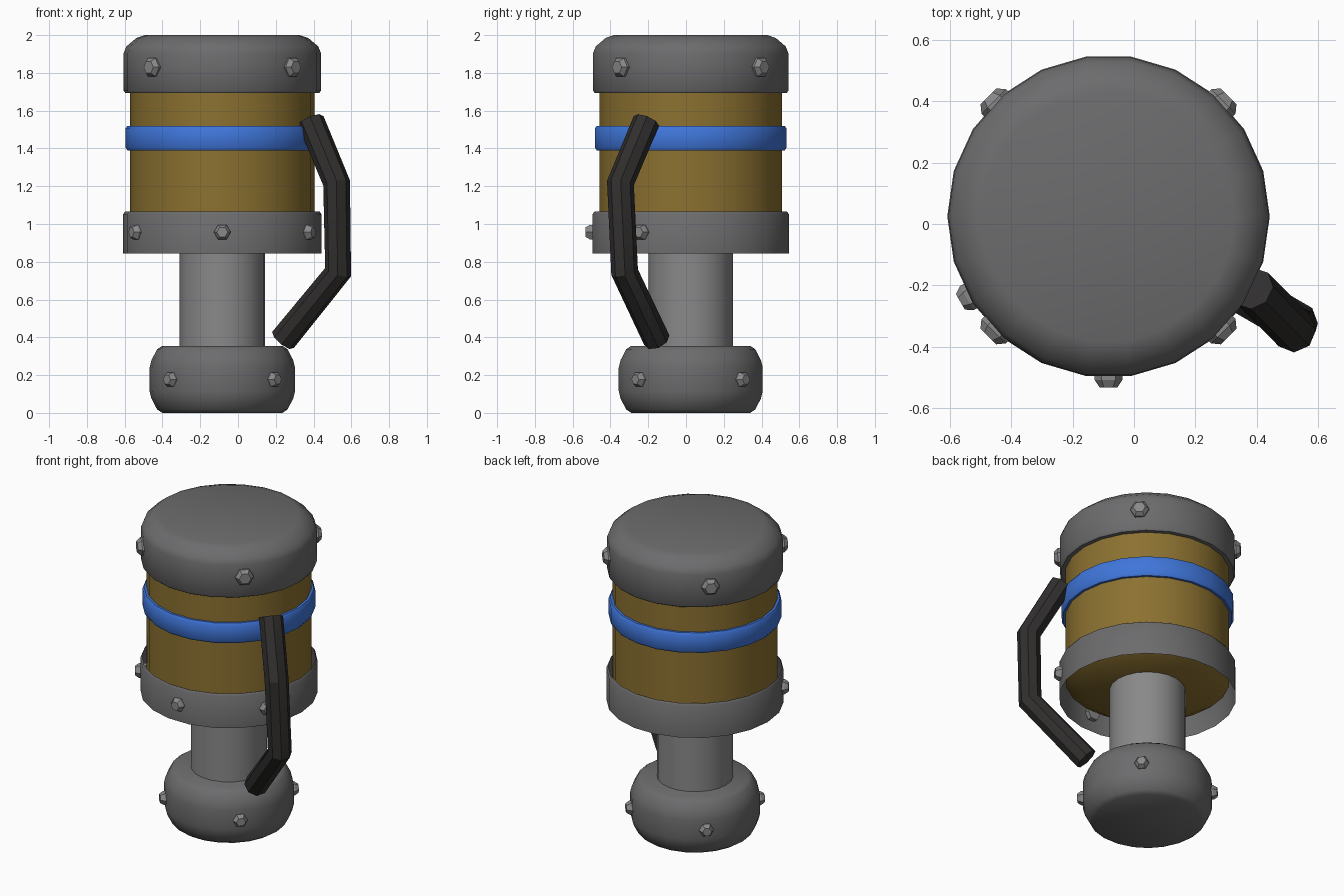
import bpy, bmesh
from math import cos, sin, pi, radians
from mathutils import Vector, Matrix

if "Cube" in bpy.data.objects:
    bpy.data.objects.remove(bpy.data.objects["Cube"])

CX, CY, SIDES = -0.083, 0.025, 22


def material(name, rgb):
    m = bpy.data.materials.new(name)
    m.diffuse_color = (*rgb, 1)
    m.use_nodes = True
    m.node_tree.nodes["Principled BSDF"].inputs["Base Color"].default_value = m.diffuse_color
    return m


GOLD = material("gold", (0.26, 0.165, 0.03))
BLUE = material("blue", (0.05, 0.18, 0.70))
BLACK = material("black", (0.03, 0.028, 0.027))
DARK = material("dark_grey", (0.15, 0.15, 0.155))
STEEL = material("steel", (0.25, 0.25, 0.255))


def finish(ob, mat, angle=40):
    ob.data.materials.append(mat)
    bpy.ops.object.select_all(action='DESELECT')
    ob.select_set(True)
    bpy.context.view_layer.objects.active = ob
    if angle:
        bpy.ops.object.shade_smooth_by_angle(angle=radians(angle))


def lathe(name, profile, mat, bottom=False, top=False):
    """Turn an (r, z) profile, listed bottom to top, round the main axis."""
    bm = bmesh.new()
    rings = [[bm.verts.new((CX + r * cos(2 * pi * i / SIDES),
                            CY + r * sin(2 * pi * i / SIDES), z))
              for i in range(SIDES)] for r, z in profile]
    for a, b in zip(rings, rings[1:]):
        for i in range(SIDES):
            j = (i + 1) % SIDES
            bm.faces.new((a[i], a[j], b[j], b[i]))
    if bottom:
        bm.faces.new(rings[0][::-1])
    if top:
        bm.faces.new(rings[-1])
    me = bpy.data.meshes.new(name)
    bm.to_mesh(me)
    bm.free()
    ob = bpy.data.objects.new(name, me)
    bpy.context.collection.objects.link(ob)
    finish(ob, mat)


def bolts(name, angles, radius, z, size):
    """Tapered hexagonal bolt heads pointing outwards."""
    bm = bmesh.new()
    for deg in angles:
        d = Vector((cos(radians(deg)), sin(radians(deg)), 0))
        rot = d.to_track_quat('Z', 'Y').to_matrix().to_4x4() @ Matrix.Rotation(pi / 6, 4, 'Z')
        c = Vector((CX, CY, z))
        for r1, r2, lo, hi in ((size, size, -0.03, 0.012), (size, size * 0.65, 0.012, 0.036)):
            bmesh.ops.create_cone(bm, segments=6, radius1=r1, radius2=r2, depth=hi - lo,
                                  cap_ends=True,
                                  matrix=Matrix.Translation(c + d * (radius + (lo + hi) / 2)) @ rot)
    me = bpy.data.meshes.new(name)
    bm.to_mesh(me)
    bm.free()
    ob = bpy.data.objects.new(name, me)
    bpy.context.collection.objects.link(ob)
    finish(ob, STEEL, 0)


# Foot and stem
lathe("foot", [(0.318, 0), (0.345, 0.018), (0.375, 0.075), (0.385, 0.115), (0.385, 0.24),
               (0.375, 0.28), (0.345, 0.337), (0.318, 0.355)], DARK, True, True)
lathe("stem", [(0.226, 0.3), (0.226, 0.95)], STEEL, True, True)

# Barrel with chamfered ends, and its band
lathe("barrel", [(0.38, 0.89), (0.488, 0.96), (0.488, 1.78), (0.38, 1.85)], GOLD, True, True)
lathe("band", [(0.488, 1.39), (0.503, 1.39), (0.513, 1.405), (0.513, 1.505),
               (0.503, 1.52), (0.488, 1.52)], BLUE)

# Open collar and top cap
lathe("collar", [(0.525, 0.845), (0.525, 1.052), (0.515, 1.066)], DARK)
lathe("cap", [(0.488, 1.693), (0.513, 1.693), (0.522, 1.705), (0.522, 1.905), (0.508, 1.94),
              (0.455, 1.985), (0.41, 2.0)], DARK, False, True)

# Bolts
bolts("cap_bolts", (45, 135, 225, 315), 0.517, 1.83, 0.056)
bolts("collar_bolts", (-150, -90, -30), 0.521, 0.957, 0.045)
bolts("foot_bolts", (45, 135, 225, 315), 0.380, 0.177, 0.043)

# Bent handle
cu = bpy.data.curves.new("handle", 'CURVE')
cu.dimensions = '3D'
cu.bevel_depth = 0.072
cu.bevel_resolution = 2
cu.use_fill_caps = True
path = [(0.386, -0.21, 1.545), (0.522, -0.347, 1.217), (0.53, -0.325, 0.745), (0.238, -0.155, 0.386)]
sp = cu.splines.new('POLY')
sp.points.add(len(path) - 1)
for p, co in zip(sp.points, path):
    p.co = (*co, 1)
handle = bpy.data.objects.new("handle", cu)
bpy.context.collection.objects.link(handle)
bpy.ops.object.select_all(action='DESELECT')
handle.select_set(True)
bpy.context.view_layer.objects.active = handle
bpy.ops.object.convert(target='MESH')
finish(bpy.context.view_layer.objects.active, BLACK, 30)
